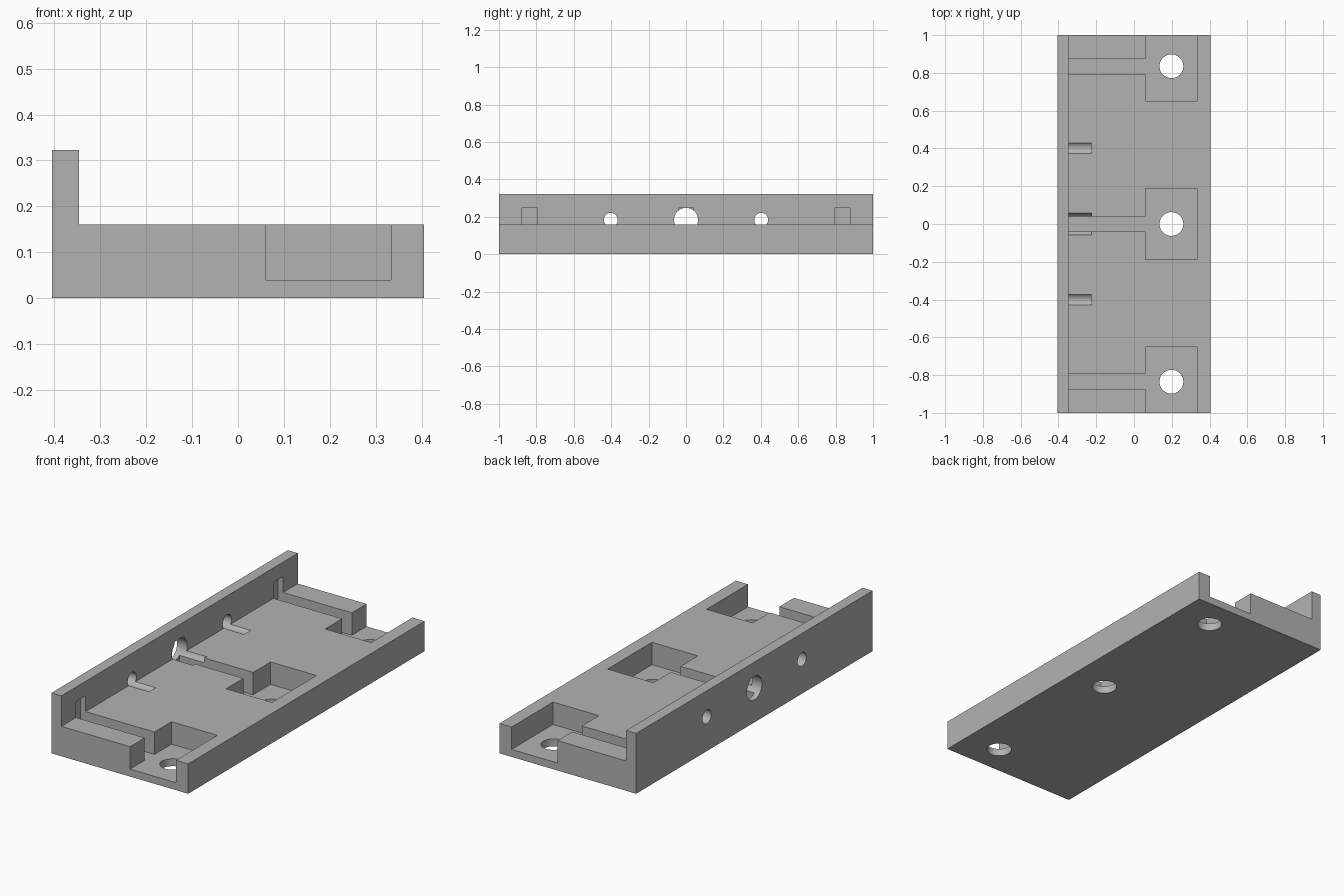
import bpy, bmesh, math
from mathutils import Matrix

cube = bpy.data.objects.get("Cube")
if cube:
    bpy.data.objects.remove(cube, do_unlink=True)

grey = bpy.data.materials.new("plain grey")
grey.use_nodes = True
colour = (0.45, 0.45, 0.45, 1)
grey.diffuse_color = colour
grey.node_tree.nodes["Principled BSDF"].inputs["Base Color"].default_value = colour


def make_object(name, bm):
    bmesh.ops.recalc_face_normals(bm, faces=bm.faces)
    mesh = bpy.data.meshes.new(name)
    bm.to_mesh(mesh)
    bm.free()
    mesh.materials.append(grey)
    obj = bpy.data.objects.new(name, mesh)
    bpy.context.collection.objects.link(obj)
    return obj


def extrude(name, points, vector):
    """Close a profile and sweep it along a vector."""
    bm = bmesh.new()
    face = bm.faces.new([bm.verts.new(p) for p in points])
    ext = bmesh.ops.extrude_face_region(bm, geom=[face])
    verts = [v for v in ext["geom"] if isinstance(v, bmesh.types.BMVert)]
    bmesh.ops.translate(bm, verts=verts, vec=vector)
    return make_object(name, bm)


def cylinder(name, radius, depth, location, along_x=False):
    bm = bmesh.new()
    turn = Matrix.Rotation(math.pi / 2, 4, 'Y') if along_x else Matrix()
    bmesh.ops.create_cone(bm, cap_ends=True, segments=64, radius1=radius,
                          radius2=radius, depth=depth,
                          matrix=Matrix.Translation(location) @ turn)
    return make_object(name, bm)


# Body: L-shaped section with a raised lip, run along the length
left, lip, right = -0.405, -0.346, 0.405
deck, lip_top, floor, notch_top = 0.16, 0.323, 0.04, 0.246
section = [(left, 0), (right, 0), (right, deck), (lip, deck), (lip, lip_top), (left, lip_top)]
body = extrude("mounting_rail", [(x, -1, z) for x, z in section], (0, 2, 0))

# Pocket with a narrow channel that ends as a blind notch in the lip
cutters = []
pocket_in, pocket_out, notch_x, half = 0.061, 0.333, -0.376, 0.041
for y, low, high in ((-0.835, -1.05, -0.65), (0, -0.188, 0.188), (0.835, 0.65, 1.05)):
    plan = [(notch_x, y - half), (pocket_in, y - half), (pocket_in, low), (pocket_out, low),
            (pocket_out, high), (pocket_in, high), (pocket_in, y + half), (notch_x, y + half)]
    cutters.append(extrude("pocket_cutter", [(x, py, floor) for x, py in plan],
                           (0, 0, notch_top - floor)))
    # Screw hole through the pocket floor
    cutters.append(cylinder("screw_cutter", 0.063, 0.3, (0.198, y, 0)))

# Round holes through the lip, continuing as short grooves in the deck
start, end = -0.5, -0.226
for y, radius in ((-0.402, 0.037), (0, 0.064), (0.402, 0.037)):
    cutters.append(cylinder("lip_hole_cutter", radius, end - start,
                            ((start + end) / 2, y, 0.184), along_x=True))

bpy.ops.object.select_all(action='DESELECT')
bpy.context.view_layer.objects.active = body
body.select_set(True)
for cutter in cutters:
    cutter.hide_render = True
    mod = body.modifiers.new("cut", 'BOOLEAN')
    mod.operation = 'DIFFERENCE'
    mod.solver = 'EXACT'
    mod.object = cutter
    bpy.ops.object.modifier_apply(modifier=mod.name)
    bpy.data.objects.remove(cutter, do_unlink=True)

bpy.ops.object.shade_smooth_by_angle(angle=math.radians(30))
